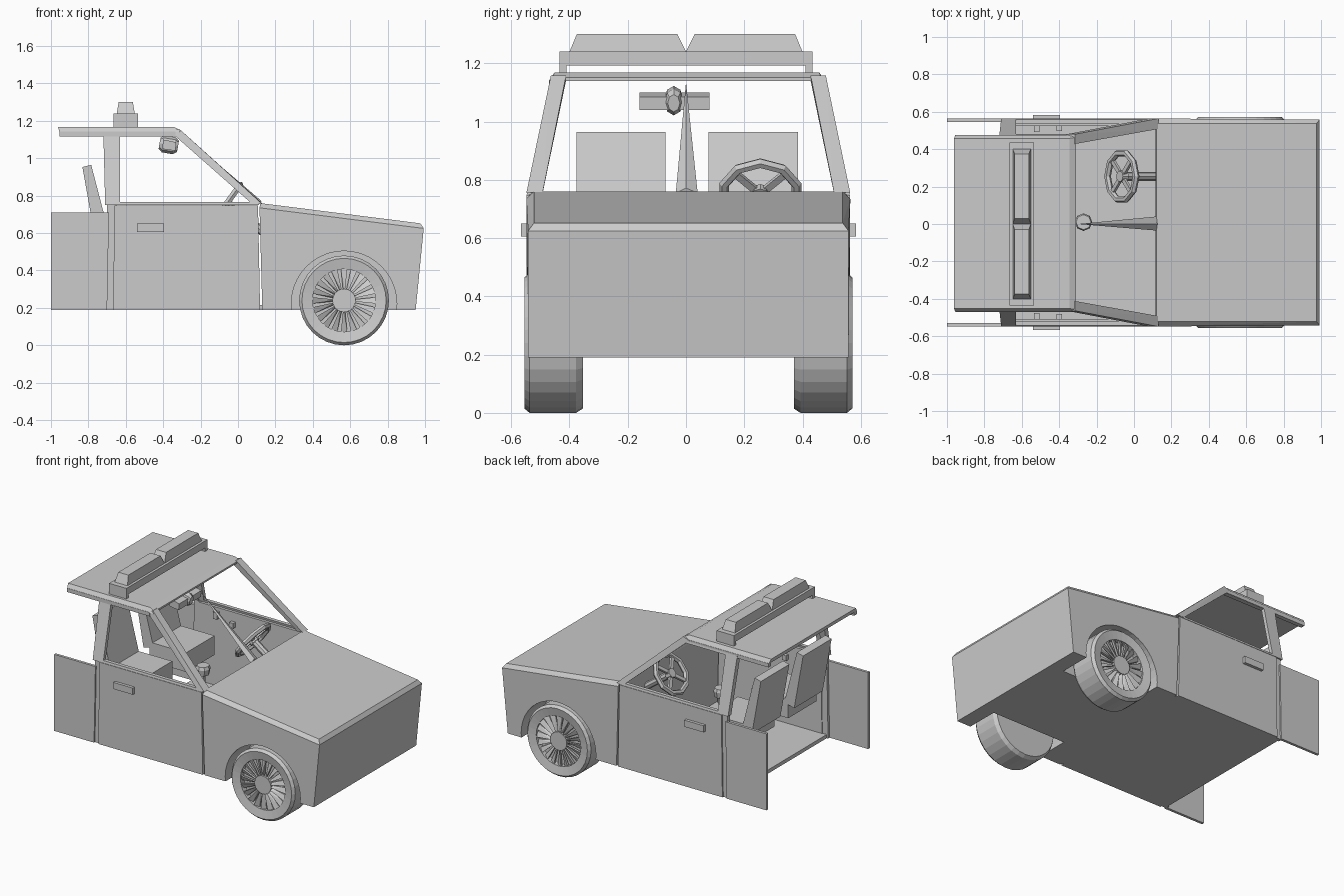
import bpy, bmesh, math
from mathutils import Vector, Matrix

if "Cube" in bpy.data.objects:
    bpy.data.objects.remove(bpy.data.objects["Cube"])

grey = bpy.data.materials.new("plain grey")
grey.diffuse_color = (0.6, 0.6, 0.6, 1)
grey.use_nodes = True
grey.node_tree.nodes["Principled BSDF"].inputs["Base Color"].default_value = grey.diffuse_color
Y0 = 0.008          # body centre line
SIDES = (("right", -1), ("left", 1))


def finish(name, bm):
    bmesh.ops.recalc_face_normals(bm, faces=bm.faces[:])
    me = bpy.data.meshes.new(name)
    bm.to_mesh(me)
    bm.free()
    me.materials.append(grey)
    ob = bpy.data.objects.new(name, me)
    bpy.context.collection.objects.link(ob)
    return ob


def hulls(name, groups, s=1, oy=0.0):
    """One object from several convex point groups, y scaled by s."""
    bm = bmesh.new()
    for g in groups:
        vs = [bm.verts.new((p[0], p[1] * s + oy, p[2])) for p in g]
        r = bmesh.ops.convex_hull(bm, input=vs)
        junk = [v for v in set(r["geom_interior"] + r["geom_unused"])
                if isinstance(v, bmesh.types.BMVert) and v.is_valid]
        if junk:
            bmesh.ops.delete(bm, geom=junk, context='VERTS')
    bmesh.ops.dissolve_limit(bm, angle_limit=0.01, verts=bm.verts[:], edges=bm.edges[:])
    return finish(name, bm)


def box(x0, x1, y0, y1, z0, z1):
    return [(x, y, z) for x in (x0, x1) for y in (y0, y1) for z in (z0, z1)]


def lathe(name, prof, n, mat=Matrix()):
    """Revolve (radius, height) profile about local z, then transform."""
    bm = bmesh.new()
    rings = []
    for r, h in prof:
        rings.append([bm.verts.new(mat @ Vector((r * math.cos(2 * math.pi * i / n),
                      r * math.sin(2 * math.pi * i / n), h))) for i in range(n)])
    for a, b in zip(rings, rings[1:]):
        for i in range(n):
            bm.faces.new((a[i], a[(i + 1) % n], b[(i + 1) % n], b[i]))
    bm.faces.new(rings[0])
    bm.faces.new(rings[-1])
    return finish(name, bm)


def side_y(z):      # cabin sides lean inward above the belt line
    return 0.555 - max(0, z - 0.75) * 0.225


def slab(pts, t=0.03, inset=0.0):
    return [(x, side_y(z) - inset - d, z) for x, z in pts for d in (0, t)]


# front body with hood, wheel arches cut out
half = [(0.13, .553, .19), (0.95, .55, .19), (0.993, .55, .625), (0.115, .556, .735),
        (0.975, .53, .652), (0.12, .53, .76)]
body = hulls("front_body", [[(x, y * s, z) for x, y, z in half for s in (-1, 1)]], 1, Y0)
WX = 0.567
for label, s in SIDES:
    m = Matrix.Translation((WX, Y0, 0.222)) @ Matrix.Rotation(-s * math.pi / 2, 4, 'X')
    cut = lathe("arch_cutter", [(0.282, 0.33), (0.282, 0.70)], 40, m)
    cut.hide_render = True
    mod = body.modifiers.new("arch", 'BOOLEAN')
    mod.operation, mod.solver, mod.object = 'DIFFERENCE', 'EXACT', cut
    bpy.context.view_layer.objects.active = body
    bpy.ops.object.modifier_apply(modifier=mod.name)
    bpy.data.objects.remove(cut)

# floor
hulls("floor", [box(-0.70, 0.14, -.535, .535, .19, .215)], 1, Y0)

for label, s in SIDES:
    # tyre with recessed rim
    m = Matrix.Translation((WX, Y0, 0.24)) @ Matrix.Rotation(-s * math.pi / 2, 4, 'X')
    lathe(label + "_tyre", [(.168, .515), (.168, .552), (.225, .563), (.24, .545),
                            (.24, .385), (.225, .362)], 32, m)
    lathe(label + "_hub", [(.062, .50), (.062, .552)], 20, m)
    # fan shaped rim blades
    blades = []
    for i in range(20):
        a = 2 * math.pi * i / 20
        g = []
        for r in (.055, .17):
            for da, y in ((-.1, .55), (.1, .535)):
                c, n = math.cos(a + da), math.sin(a + da)
                g += [(WX + r * c, y, .24 + r * n), (WX + r * c, y - .015, .24 + r * n)]
        blades.append(g)
    hulls(label + "_rim_blades", blades, s, Y0)

    # door panel, window frame and handles
    outer = [(-.675, .75), (.115, .75), (-.33, 1.14), (-.675, 1.14)]
    inner = [(-.632, .765), (.065, .765), (-.335, 1.118), (-.632, 1.118)]
    hulls(label + "_door", [slab([(-.668, .19), (.118, .19), (.107, .748), (-.66, .748)], .04)], s, Y0)
    hulls(label + "_window_frame",
          [slab([outer[i], outer[(i + 1) % 4], inner[(i + 1) % 4], inner[i]], .025)
           for i in range(4)], s, Y0)
    hulls(label + "_door_handle", [box(-.54, -.395, .54, .575, .605, .65)], s, Y0)
    hulls(label + "_inner_handles", [box(-.535, -.505, .485, .52, .68, .725),
                                     box(-.415, -.385, .49, .52, .65, .685)], s, Y0)

    # rear quarter panel and door post
    hulls(label + "_quarter_panel", [slab([(-1, .19), (-.70, .19), (-.69, .71), (-1, .71)], .018)], s, Y0)
    hulls(label + "_door_post",
          [slab([(-.71, .19), (-.66, .19), (-.65, .75), (-.70, .75)], .025, .01),
           slab([(-.71, .75), (-.67, .75), (-.67, 1.14), (-.72, 1.14)], .035)], s, Y0)

    # windshield pillar and roof gutter
    hulls(label + "_front_pillar",
          [[(.13, .556, .755), (.08, .556, .755), (.13, .50, .758), (.09, .50, .755),
            (-.315, .472, 1.158), (-.36, .472, 1.14), (-.315, .42, 1.158), (-.355, .42, 1.14)]], s, Y0)
    hulls(label + "_roof_gutter", [box(-.955, -.335, .445, .474, 1.117, 1.143)], s, .003)

    # seat
    yc = .227
    ya, yb = yc - .153, yc + .153
    hulls(label + "_seat_cushion", [box(-.72, -.445, ya, yb, .50, .63)], s, .004)
    hulls(label + "_seat_back", [[(x, y, z) for y in (ya, yb) for x, z in
          ((-.765, .58), (-.69, .60), (-.785, .965), (-.832, .953))]], s, .004)

    # roof light lens
    hulls(label + "_light_lens", [[(x, y, 1.24) for x in (-.648, -.552) for y in (0, .40)] +
                                  [(x, y, 1.30) for x in (-.638, -.562) for y in (.03, .375)]], s)

# roof sheet
hulls("roof", [[(x, y * s, z) for s in (-1, 1) for x, y, z in
      ((-.955, .474, 1.14), (-.31, .474, 1.14), (-.962, .455, 1.168), (-.345, .455, 1.168),
       (-.31, .46, 1.152))]], 1, .003)

# light bar base with end feet
hulls("light_bar", [box(-.665, -.535, -.435, .435, 1.192, 1.24),
                    box(-.665, -.535, .41, .435, 1.16, 1.192),
                    box(-.665, -.535, -.435, -.41, 1.16, 1.192)])

# windshield divider
hulls("windshield_divider", [[(.12, -.035, .755), (.12, .04, .755), (.125, 0, .772), (-.30, 0, 1.135)]])

# mirror and its mount
hulls("rear_mirror", [[(x, y, z) for y in (-.16, .08) for x, z in
      ((-.405, 1.05), (-.335, 1.04), (-.33, 1.085), (-.40, 1.10))]])
lathe("mirror_mount", [(.03, -.05), (.046, -.03), (.046, .03), (.03, .05)], 8,
      Matrix.Translation((-.37, -.042, 1.072)) @ Matrix.Rotation(math.radians(100), 4, 'Y')
      @ Matrix.Diagonal((1, .7, 1, 1)))

# steering wheel: tilted ring, spokes, hub and column
tilt = Matrix.Translation((-.065, .255, .752)) @ Matrix.Rotation(math.radians(-54), 4, 'Y')
bpy.ops.mesh.primitive_torus_add(major_segments=10, minor_segments=6,
                                 major_radius=.13, minor_radius=.018)
ring = bpy.context.object
ring.name = "steering_wheel"
ring.data.transform(tilt)
ring.data.materials.append(grey)
spokes = []
for i in range(4):
    rot = tilt @ Matrix.Rotation(math.pi / 4 + i * math.pi / 2, 4, 'Z')
    spokes.append([rot @ Vector(p) for p in box(.015, .13, -.012, .012, -.008, .008)])
hulls("steering_spokes", spokes)
lathe("steering_hub", [(.035, -.02), (.03, .015)], 10, tilt)
lathe("steering_column", [(.024, -.27), (.024, -.015)], 8, tilt)

# gear lever
lathe("gear_lever", [(.015, .21), (.015, .55), (.04, .56), (.047, .60), (.04, .62)], 8,
      Matrix.Translation((-.27, .01, 0)))
